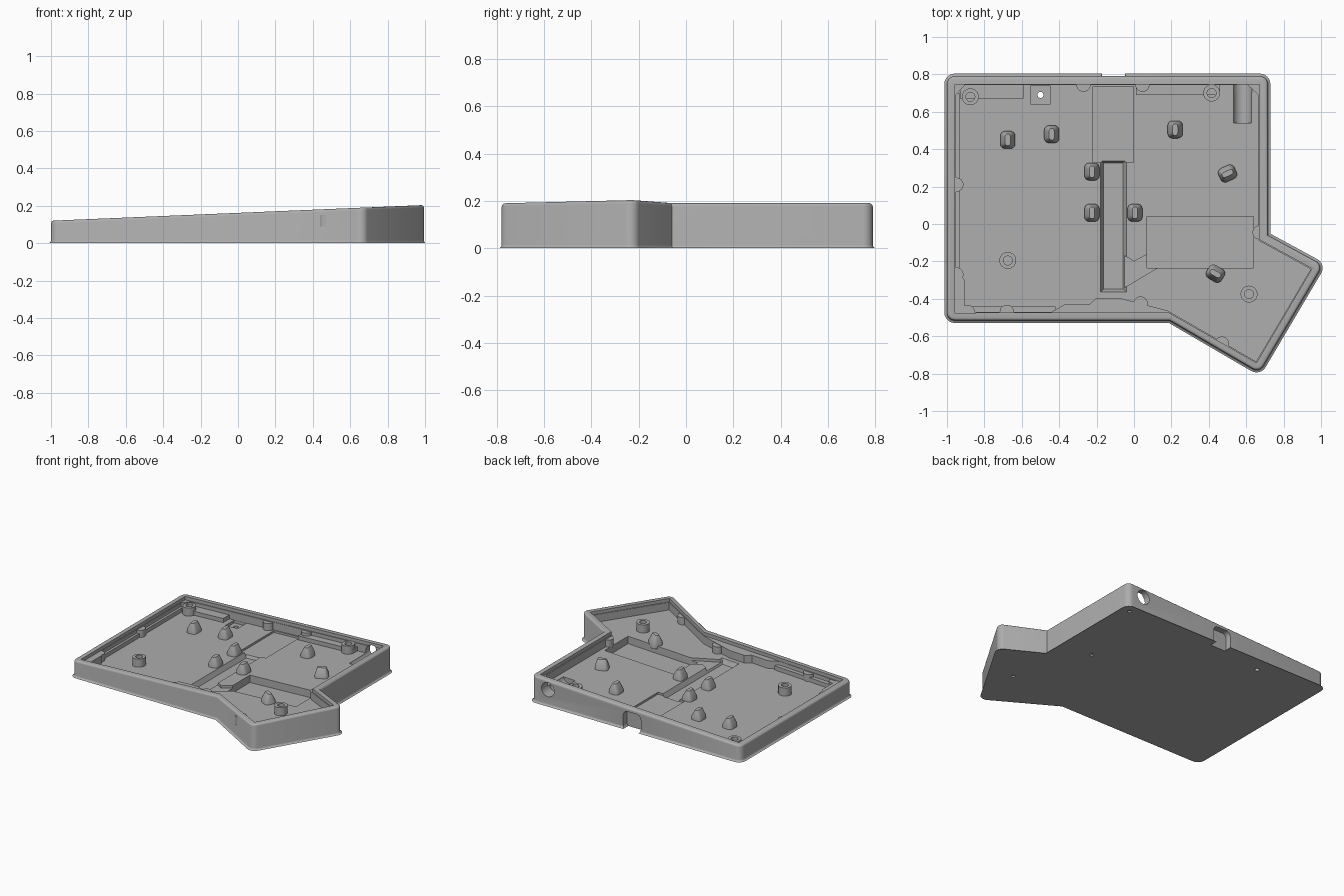
import bpy, bmesh, math
from mathutils import Matrix

SLOPE = 0.042        # the rim and floor rise towards +x
RIM, FLOOR = 0.162, 0.08

if "Cube" in bpy.data.objects:
    bpy.data.objects.remove(bpy.data.objects["Cube"])

grey = bpy.data.materials.new("plain grey")
grey.use_nodes = True
colour = (0.42, 0.42, 0.42, 1)
grey.diffuse_color = colour
grey.node_tree.nodes["Principled BSDF"].inputs["Base Color"].default_value = colour


def finish(name, bm):
    bmesh.ops.recalc_face_normals(bm, faces=bm.faces)
    mesh = bpy.data.meshes.new(name)
    bm.to_mesh(mesh)
    bm.free()
    mesh.materials.append(grey)
    ob = bpy.data.objects.new(name, mesh)
    bpy.context.collection.objects.link(ob)
    return ob


def smooth(ob):
    bpy.ops.object.select_all(action='DESELECT')
    ob.select_set(True)
    bpy.context.view_layer.objects.active = ob
    bpy.ops.object.shade_smooth_by_angle(angle=math.radians(35))


def prism_mesh(pts, low, high, tilt_low=True):
    """Extruded outline whose ends follow the tilt of the case."""
    bm = bmesh.new()
    ends = []
    for z, tilt in ((low, tilt_low), (high, True)):
        ends.append([bm.verts.new((x, y, z + SLOPE * x * tilt)) for x, y in pts])
    bm.faces.new(ends[0])
    bm.faces.new(ends[1])
    n = len(pts)
    for i in range(n):
        j = (i + 1) % n
        bm.faces.new((ends[0][i], ends[0][j], ends[1][j], ends[1][i]))
    return bm


def prism(name, pts, low, high):
    return finish(name, prism_mesh(pts, low, high))


def rect(x0, x1, y0, y1):
    return [(x0, y0), (x1, y0), (x1, y1), (x0, y1)]


def circle(x, y, r, n=32):
    return [(x + r * math.cos(2 * math.pi * i / n),
             y + r * math.sin(2 * math.pi * i / n)) for i in range(n)]


def rod(name, x, z, r, y0, y1):
    """Cylinder lying along y."""
    bm = bmesh.new()
    bmesh.ops.create_cone(bm, cap_ends=True, segments=32, radius1=r, radius2=r,
                          depth=y1 - y0,
                          matrix=Matrix.Translation((x, (y0 + y1) / 2, z))
                          @ Matrix.Rotation(math.pi / 2, 4, 'X'))
    return finish(name, bm)


def cut(target, cutter):
    cutter.hide_render = True
    mod = target.modifiers.new("cut", 'BOOLEAN')
    mod.operation = 'DIFFERENCE'
    mod.solver = 'EXACT'
    mod.object = cutter
    bpy.context.view_layer.objects.active = target
    bpy.ops.object.modifier_apply(modifier=mod.name)
    bpy.data.objects.remove(cutter)


# Case body with rounded corners and softened rim
outline = [(-1, .79), (.715, .79), (.715, -.06), (1.01, -.22),
           (.67, -.795), (.19, -.515), (-1, -.515)]
bm = prism_mesh(outline, 0, RIM, tilt_low=False)
upright = [e for e in bm.edges
           if (e.verts[0].co.xy - e.verts[1].co.xy).length < 1e-4]
sharp = [e for e in upright if e.verts[0].co.x != .715 or e.verts[0].co.y > 0]
sharp = [e for e in sharp if abs(e.verts[0].co.x - .19) > .01
         and not (abs(e.verts[0].co.x - .715) < .01 and e.verts[0].co.y < 0)]
bmesh.ops.bevel(bm, geom=sharp, offset=.042, segments=6, profile=.5,
                affect='EDGES', clamp_overlap=True)
bm.normal_update()
borders = [e for e in bm.edges
           if sum(abs(f.normal.z) > .9 for f in e.link_faces) == 1]
bmesh.ops.bevel(bm, geom=borders, offset=.014, segments=3, profile=.5,
                affect='EDGES', clamp_overlap=True)
case = finish("case_shell", bm)

# Upper lip, then the deeper cavity with its thickened wall sections
lip = [(-.957, .747), (.672, .747), (.672, -.085), (.952, -.238),
       (.655, -.742), (.18, -.47), (-.957, -.475)]
cut(case, prism("lip_cutter", lip, RIM - .025, .4))
cavity = [(-.952, .69), (-.905, .742), (.61, .742), (.665, .69), (.665, -.088),
          (.945, -.241), (.653, -.735), (.18, -.463), (-.08, -.395),
          (-.2, -.395), (-.24, -.43), (-.37, -.43), (-.44, -.47),
          (-.905, -.47), (-.905, -.3), (-.952, -.24)]
cut(case, prism("cavity_cutter", cavity, FLOOR, .38))

# Recesses in the floor: cable channel, wire route, battery pocket, button seat
recesses = [
    (rect(-.22, -.002, .33, .735), .015),
    ([(-.1, -.355), (-.06, -.345), (.13, -.232), (.075, -.16), (0, -.2),
      (-.065, -.16), (-.065, .334), (-.1, .334)], .02),
    (rect(.07, .64, -.235, .04), .055),
    (rect(-.55, -.45, .64, .74), .02),
]
for pts, depth in recesses:
    cut(case, prism("recess_cutter", pts, FLOOR - depth, .37))

# Central trough with sloping sides
bm = prism_mesh(rect(-.18, -.04, -.365, .345), FLOOR - .035, FLOOR + .002)
for v in bm.verts:
    if v.co.z < FLOOR - .02 + SLOPE * v.co.x:
        v.co.x += .018 if v.co.x < -.11 else -.018
        v.co.y += .018 if v.co.y < 0 else -.018
cut(case, finish("trough_cutter", bm))

# Cable port, jack hole and jack seat
bm = bmesh.new()
bmesh.ops.create_cube(bm, size=1, matrix=Matrix.Translation((-.11, .8, .06))
                      @ Matrix.Diagonal((.145, .11, .14, 1)))
bmesh.ops.bevel(bm, geom=[e for e in bm.edges
                          if abs(e.verts[0].co.y - e.verts[1].co.y) > .05],
                offset=.035, segments=5, profile=.5, affect='EDGES')
cut(case, finish("port_cutter", bm))
cut(case, rod("jack_cutter", .58, .118, .052, .7, .9))
cut(case, rod("jack_seat_cutter", .58, .118, .05, .54, .738))

# Button hole and small holes in the underside
cut(case, prism("button_hole_cutter", circle(-.5, .69, .016), -.1, .2))
for x, y in ((.48, .13), (.66, .74), (.7, -.43)):
    cut(case, prism("underside_cutter", circle(x, y, .014, 16),
                    -.05, .012 - SLOPE * x))
smooth(case)

# Raised ledges along the inside walls
for name, box in (("back_ledge_right", rect(-.93, -.59, .67, .76)),
                  ("back_ledge_left", rect(.01, .46, .69, .76)),
                  ("side_ledge", rect(-.97, -.933, -.25, .7)),
                  ("front_ledge", rect(-.92, -.42, -.49, -.44))):
    prism(name, box, FLOOR - .01, FLOOR + .03)

# Half-round supports against the walls
supports = [(-.27, .745), (.045, .745), (-.95, .21), (-.95, -.27),
            (-.89, -.47), (-.68, -.47), (.035, -.425), (.47, -.64),
            (.672, -.045)]
for x, y in supports:
    smooth(prism("wall_support", circle(x, y, .038), FLOOR - .01, FLOOR + .053))

# Hollow screw bosses
for x, y in ((-.875, .68), (.415, .70), (-.675, -.195), (.615, -.375)):
    boss = prism("screw_boss", circle(x, y, .045), FLOOR - .01, FLOOR + .06)
    cut(boss, prism("screw_cutter", circle(x, y, .024), FLOOR, .3))
    smooth(boss)

# Wedge-topped rest posts
posts = [(-.675, .45, 0), (-.44, .48, 0), (-.225, .28, 0), (-.225, .06, 0),
         (.005, .06, 0), (.22, .505, 0), (.5, .27, -65), (.435, -.265, 60)]
for x, y, turn in posts:
    bm = bmesh.new()
    bmesh.ops.create_cube(bm, size=1, matrix=Matrix.Diagonal((.08, .094, .04, 1)))
    bmesh.ops.bevel(bm, geom=[e for e in bm.edges
                              if abs(e.verts[0].co.z - e.verts[1].co.z) > .02],
                    offset=.026, segments=4, profile=.5, affect='EDGES')
    bm.normal_update()
    top = [f for f in bm.faces if f.normal.z > .9]
    new = bmesh.ops.extrude_face_region(bm, geom=top)["geom"]
    for v in (g for g in new if isinstance(g, bmesh.types.BMVert)):
        v.co = (v.co.x * .35, v.co.y * .65, v.co.z + .05)
    bmesh.ops.delete(bm, geom=top, context='FACES_ONLY')
    bm.transform(Matrix.Translation((x, y, FLOOR + SLOPE * x))
                 @ Matrix.Rotation(math.radians(turn), 4, 'Z'))
    smooth(finish("rest_post", bm))
